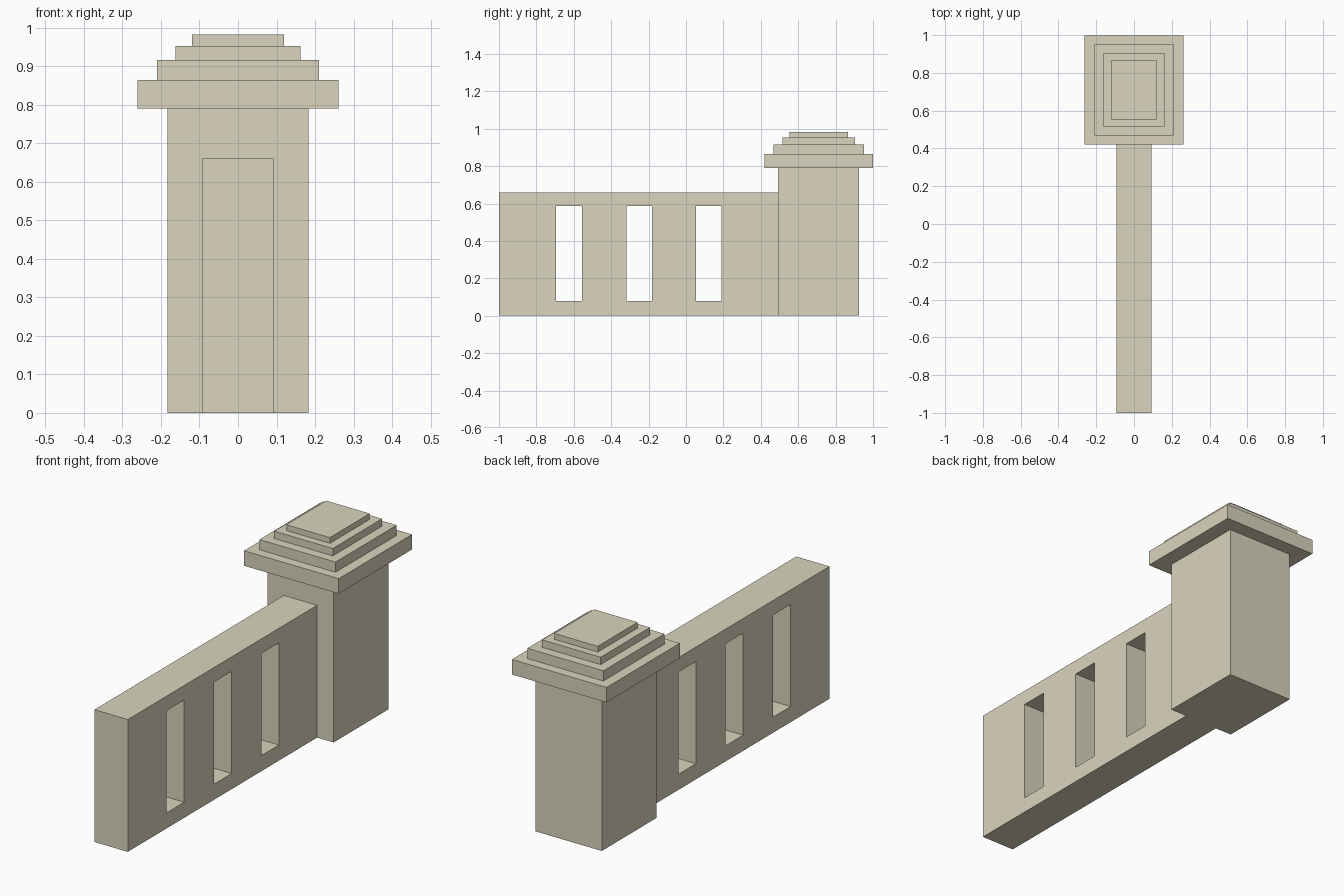
import bpy

if "Cube" in bpy.data.objects:
    bpy.data.objects.remove(bpy.data.objects["Cube"])

stone = bpy.data.materials.new("sandstone")
stone.diffuse_color = (0.70, 0.66, 0.51, 1)
stone.use_nodes = True
stone.node_tree.nodes["Principled BSDF"].inputs["Base Color"].default_value = stone.diffuse_color


def box(name, x, y, z):
    """Box spanning the given (min, max) ranges."""
    bpy.ops.mesh.primitive_cube_add(size=1)
    ob = bpy.context.object
    ob.name = name
    ob.location = [(a + b) / 2 for a, b in (x, y, z)]
    ob.scale = [b - a for a, b in (x, y, z)]
    bpy.ops.object.transform_apply(location=True, rotation=False, scale=True)
    ob.data.materials.append(stone)
    return ob


# Pillar
PILLAR_Y = 0.71
box("pillar", (-0.183, 0.183), (0.492, 0.925), (0, 0.79))

# Stepped cap: half width, half depth, bottom, top
tiers = [
    (0.261, 0.289, 0.790, 0.865),
    (0.210, 0.241, 0.865, 0.916),
    (0.162, 0.194, 0.916, 0.953),
    (0.120, 0.157, 0.953, 0.982),
]
for i, (hx, hy, z0, z1) in enumerate(tiers):
    box(f"cap_tier_{i + 1}", (-hx, hx), (PILLAR_Y - hy, PILLAR_Y + hy), (z0, z1))

# Wall with three slots cut through
wall = box("wall", (-0.092, 0.092), (-1, 0.492), (0, 0.66))
for yc in (-0.625, -0.25, 0.122):
    cutter = box("slot_cutter", (-0.3, 0.3), (yc - 0.069, yc + 0.069), (0.078, 0.587))
    cutter.hide_render = True
    mod = wall.modifiers.new("slot", 'BOOLEAN')
    mod.operation = 'DIFFERENCE'
    mod.solver = 'EXACT'
    mod.object = cutter
    bpy.context.view_layer.objects.active = wall
    bpy.ops.object.modifier_apply(modifier=mod.name)
    bpy.data.objects.remove(cutter)
